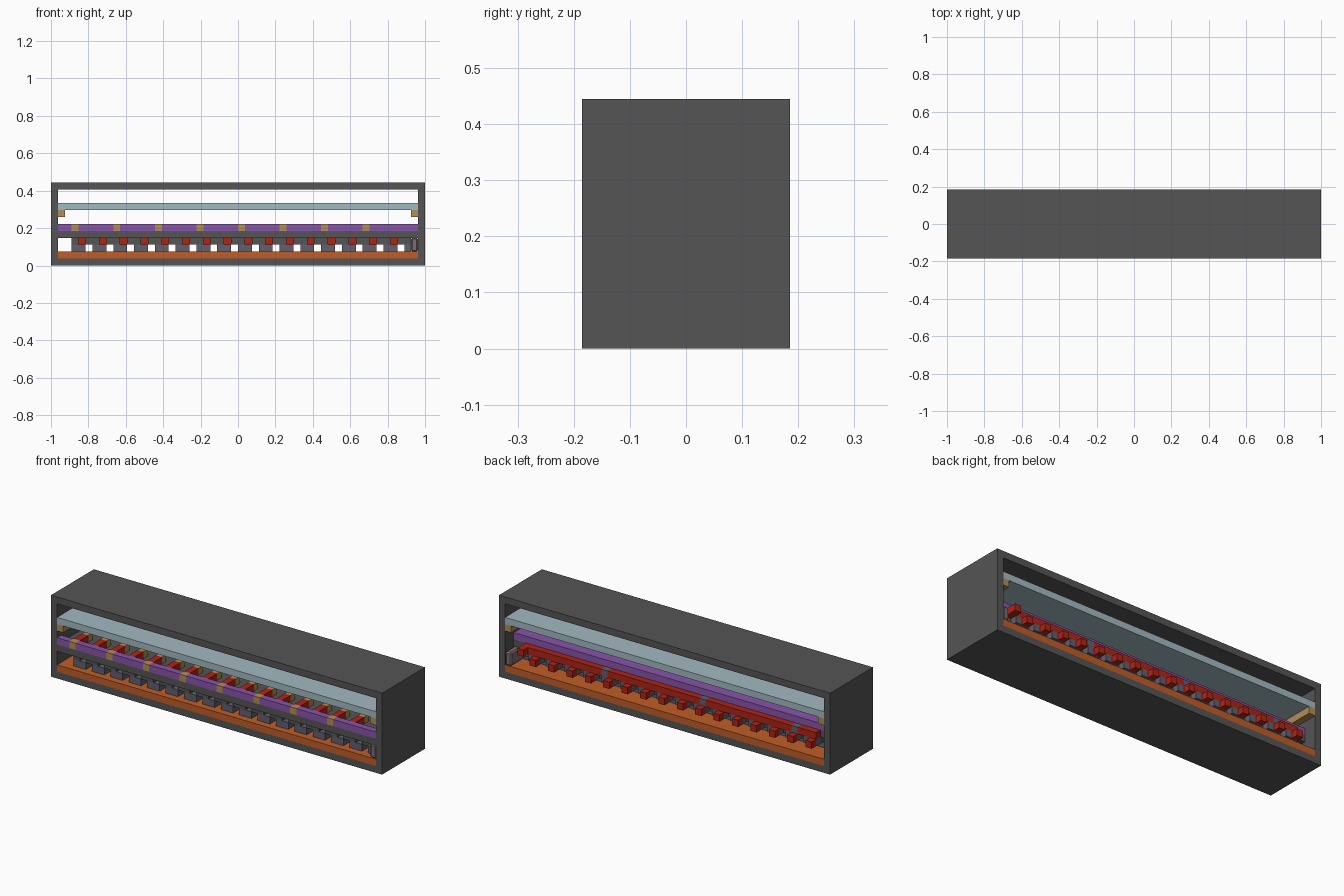
import bpy, bmesh

U = 1 / 27  # one block of the grid
old = bpy.data.objects.get("Cube")
if old:
    bpy.data.objects.remove(old, do_unlink=True)


def colour(name, r, g, b):
    m = bpy.data.materials.new(name)
    m.use_nodes = True
    m.diffuse_color = (r, g, b, 1)
    m.node_tree.nodes["Principled BSDF"].inputs["Base Color"].default_value = (r, g, b, 1)
    m.node_tree.nodes["Principled BSDF"].inputs["Roughness"].default_value = 0.8
    return m


GREY = colour("dark grey", .09, .09, .09)
ORANGE = colour("orange", .52, .11, .02)
BLUE = colour("pale blue", .36, .49, .53)
PURPLE = colour("purple", .25, .09, .40)
RED = colour("red", .42, .018, .008)
SLATE = colour("slate", .12, .115, .16)
MAUVE = colour("mauve grey", .20, .15, .18)
TAN = colour("tan", .46, .27, .09)


def blocks(name, mat, boxes, chamfer=0):
    """One object from boxes given as (x range, y range, z range) in blocks."""
    bm = bmesh.new()
    for box in boxes:
        cube = bmesh.ops.create_cube(bm, size=1)["verts"]
        for v in cube:
            v.co = [(lo + (c + .5) * (hi - lo)) * U for (lo, hi), c in zip(box, v.co)]
    mesh = bpy.data.meshes.new(name)
    bm.to_mesh(mesh)
    bm.free()
    mesh.materials.append(mat)
    ob = bpy.data.objects.new(name, mesh)
    bpy.context.collection.objects.link(ob)
    if chamfer:
        bev = ob.modifiers.new("chamfer", "BEVEL")
        bev.width = chamfer * U
        bev.segments = 1
    return ob


def row(count, start, step, x0, x1, y, z):
    """Boxes repeated along x."""
    return [((start + step * k + x0, start + step * k + x1), y, z) for k in range(count)]


FULL = (-26, 26)
DEPTH = (-5, 5)

# Outer case, open at the front and back
blocks("case", GREY, [
    ((-27, 27), DEPTH, (0, 1)), ((-27, 27), DEPTH, (11, 12)),
    ((-27, -26), DEPTH, (1, 11)), ((26, 27), DEPTH, (1, 11))])

# Floor, upper shelf and the rails that carry the shelf
blocks("floor_panel", ORANGE, [(FULL, DEPTH, (1, 2))])
blocks("upper_shelf", BLUE, [(FULL, DEPTH, (8, 9))])
blocks("shelf_rails", TAN, [((-26, -25), DEPTH, (7, 8)), ((25, 26), DEPTH, (7, 8))])

# Middle deck
blocks("middle_deck", GREY, [(FULL, (-5, 3), (4, 5))])

# Front purple strip, broken by tan inserts
inserts = row(8, -24, 6, 0, 1, (-5, -4), (5, 6))
blocks("front_inserts", TAN, inserts)
edges = [-26] + [e for box in inserts for e in box[0]] + [26]
blocks("front_strip", PURPLE,
       [((a, b), (-5, -4), (5, 6)) for a, b in zip(edges[::2], edges[1::2])])
blocks("back_strip", PURPLE, [(FULL, (1, 3), (5, 6))])

# Repeated units on the deck
blocks("deck_red_blocks", RED, row(16, -24, 3, 0, 1, (-4, -2), (5, 6)))
blocks("deck_tan_blocks", TAN, row(16, -24, 3, 0, 1, (-2, -1), (5, 6)))

# Units hanging below the deck
blocks("feet", SLATE, row(16, -24, 3, 0, 2, (-4, 2), (2, 3)) + [((24, 25), (-4, 2), (2, 3))])
blocks("foot_caps", GREY, row(16, -24, 3, 0, 1, (-4, 3), (3, 4))
       + row(16, -24, 3, 2, 3, (-4, 3), (3, 4)) + [((24, 25), (-4, 3), (3, 4))])
blocks("red_cores", RED, row(16, -24, 3, 1, 2, (-3, 3), (3, 4)))

# Back bar with slate breaks, its support and hanging cubes
breaks = [(-21, -20), (-6, -5), (10, 11)]
ends = [-24] + [e for pair in breaks for e in pair] + [23]
blocks("back_bar", RED,
       [((a, b), (3, 4), (4, 5)) for a, b in zip(ends[::2], ends[1::2])])
blocks("back_bar_breaks", SLATE, [(pair, (3, 4), (4, 5)) for pair in breaks])
blocks("back_bar_supports", SLATE, row(16, -24, 3, 0, 2, (3, 4), (3, 4)))
blocks("back_cubes", RED, row(16, -24, 3, 0, 1, (4, 5), (3, 4)))
blocks("back_end_tab", RED, [((23, 24), (3, 5), (4, 5))])

# Chamfered block against the end wall
blocks("end_block", MAUVE, [((25, 26), DEPTH, (2, 4))], .2)
